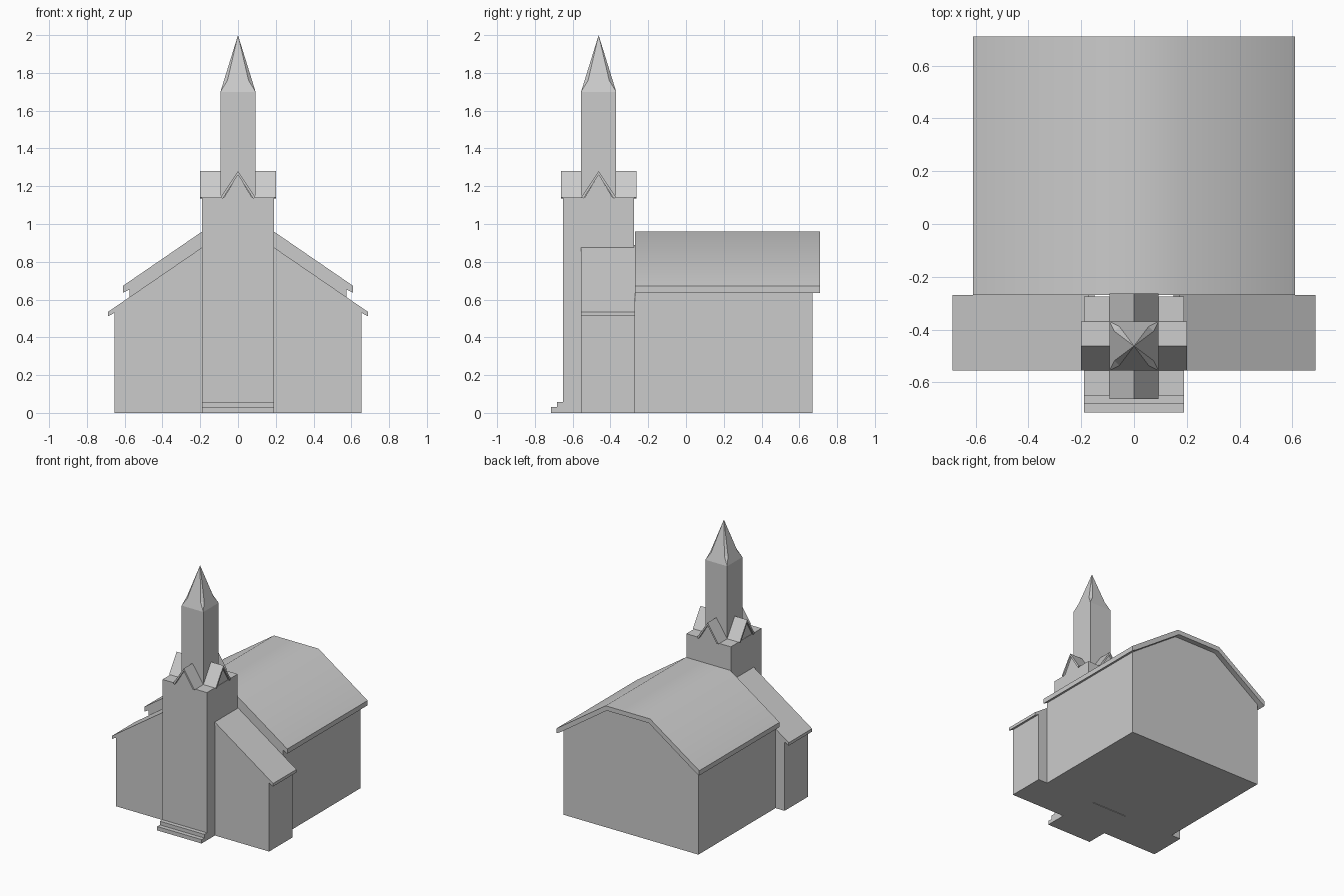
import bpy, bmesh, math

if "Cube" in bpy.data.objects:
    bpy.data.objects.remove(bpy.data.objects["Cube"])

TC = -0.4625  # tower centre in y


def finish(name, bm, smooth=0):
    bmesh.ops.recalc_face_normals(bm, faces=bm.faces)
    me = bpy.data.meshes.new(name)
    bm.to_mesh(me)
    bm.free()
    ob = bpy.data.objects.new(name, me)
    bpy.context.collection.objects.link(ob)
    if smooth:
        bpy.ops.object.select_all(action='DESELECT')
        bpy.context.view_layer.objects.active = ob
        ob.select_set(True)
        bpy.ops.object.shade_smooth_by_angle(angle=math.radians(smooth))
    return ob


def extrude(name, pts, a, b, place, smooth=0):
    """Extrude a 2D profile from a to b; place(u, v, t) maps it to 3D."""
    bm = bmesh.new()
    f = [bm.verts.new(place(u, v, a)) for u, v in pts]
    g = [bm.verts.new(place(u, v, b)) for u, v in pts]
    n = len(pts)
    bm.faces.new(f)
    bm.faces.new(g[::-1])
    for i in range(n):
        j = (i + 1) % n
        bm.faces.new((f[i], g[i], g[j], f[j]))
    return finish(name, bm, smooth)


def along_y(u, v, t):
    return (u, t, v)


def along_x(u, v, t):
    return (t, u, v)


def tower_x(u, v, t):
    return (t, TC + u, v)


def tower_y(u, v, t):
    return (u, TC + t, v)


def mirrored(half):
    return half + [(-u, v) for u, v in reversed(half)]


def box(name, x0, x1, y0, y1, z0, z1):
    return extrude(name, [(x0, z0), (x1, z0), (x1, z1), (x0, z1)], y0, y1, along_y)


# Nave: walls and flat-topped roof shell
extrude("nave_walls", mirrored([(0.575, 0), (0.575, 0.66), (0.185, 0.93)]),
        -0.27, 0.67, along_y)
extrude("nave_roof",
        mirrored([(0.19, 0.96), (0.61, 0.672), (0.61, 0.635), (0.575, 0.653), (0.18, 0.925)]),
        -0.27, 0.71, along_y, 40)

# Side wings flanking the tower
for s, side in ((1, "right"), (-1, "left")):
    def place(u, v, t, s=s):
        return (s * u, t, v)
    extrude(side + "_wing_walls", [(0.15, 0), (0.653, 0), (0.653, 0.54), (0.15, 0.885)],
            -0.553, -0.27, place)
    extrude(side + "_wing_roof",
            [(0.17, 0.89), (0.688, 0.535), (0.688, 0.512), (0.653, 0.53), (0.17, 0.865)],
            -0.555, -0.27, place)

# Tower body
box("tower_base", -0.19, 0.19, -0.65, -0.275, 0, 1.14)

# Crossing gables on top of the tower
for name, place in (("front_gable", tower_y), ("side_gable", tower_x)):
    extrude(name + "_wall", [(-0.08, 1.13), (0.08, 1.13), (0, 1.262)], -0.1875, 0.1875, place)
    extrude(name + "_roof", mirrored([(0, 1.28), (0.093, 1.14), (0.08, 1.135), (0, 1.26)])[:4]
            + [(-0.08, 1.135), (-0.093, 1.14)], -0.2, 0.2, place)

# Belfry shaft
box("belfry", -0.093, 0.093, TC - 0.093, TC + 0.093, 1.13, 1.70)

# Spire: square base with chamfered corners running to the tip
bm = bmesh.new()
tip = bm.verts.new((0, TC, 2.0))
base, ring = [], []
for k in range(4):
    c, s = round(math.cos(k * math.pi / 2)), round(math.sin(k * math.pi / 2))

    def turn(x, y, z):
        return bm.verts.new((c * x - s * y, TC + s * x + c * y, z))
    base.append(turn(0.093, 0.093, 1.70))
    ring.append((turn(0.0744, 0.056, 1.76), turn(0.056, 0.0744, 1.76)))
for k in range(4):
    j = (k + 1) % 4
    r, q = ring[k], ring[j]
    bm.faces.new((base[k], r[1], r[0]))
    bm.faces.new((r[0], r[1], tip))
    bm.faces.new((base[k], base[j], q[0], r[1]))
    bm.faces.new((r[1], q[0], tip))
bm.faces.new(base[::-1])
finish("spire", bm)

# Entrance steps
extrude("entrance_steps",
        [(-0.64, 0), (-0.715, 0), (-0.715, 0.03), (-0.682, 0.03), (-0.682, 0.058), (-0.64, 0.058)],
        -0.19, 0.19, along_x)
